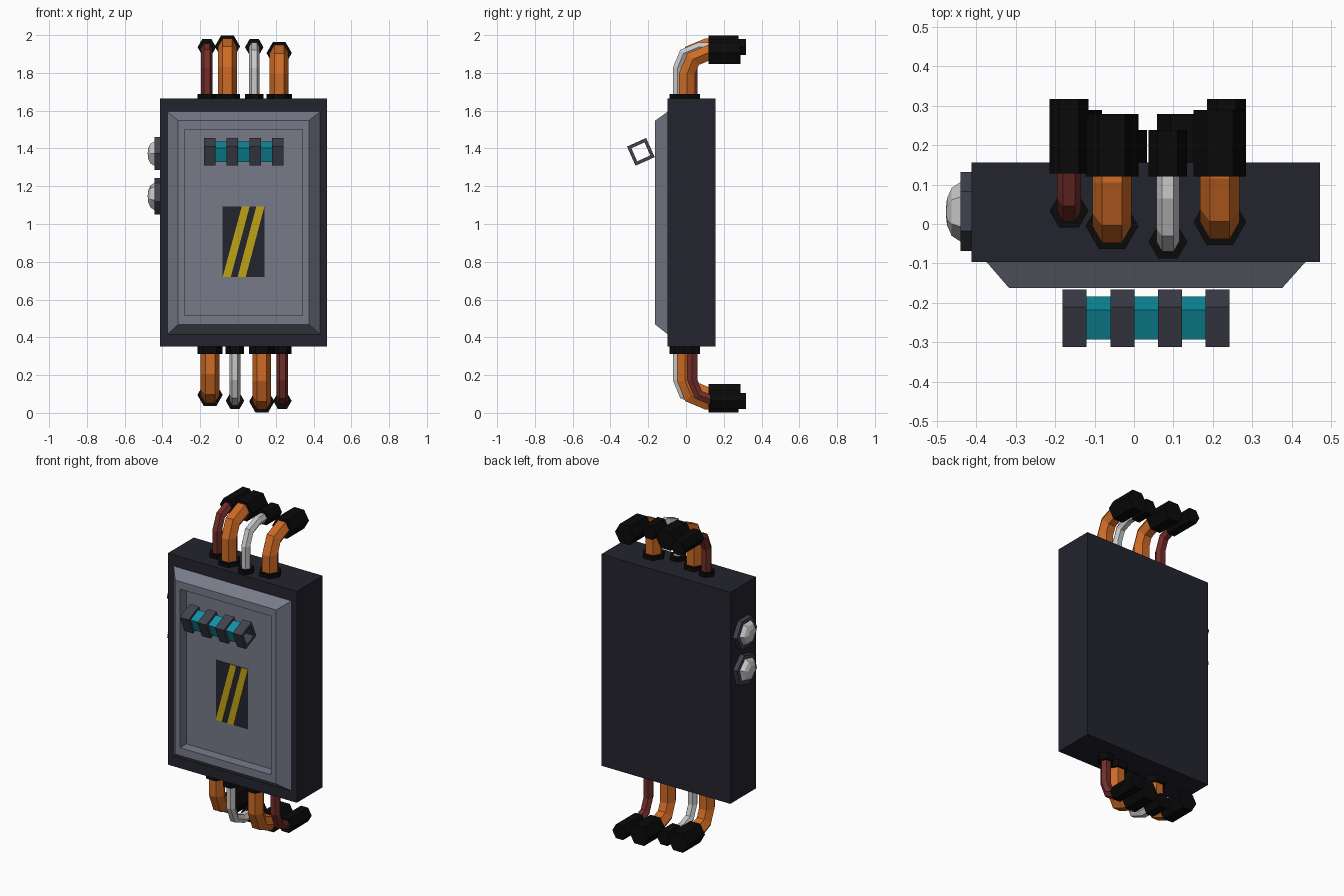
import bpy, bmesh, math
from mathutils import Vector

if "Cube" in bpy.data.objects:
    bpy.data.objects.remove(bpy.data.objects["Cube"])


def material(name, r, g, b):
    m = bpy.data.materials.new(name)
    m.diffuse_color = (r, g, b, 1)
    m.use_nodes = True
    m.node_tree.nodes["Principled BSDF"].inputs["Base Color"].default_value = m.diffuse_color
    return m


NAVY = material("navy_case", 0.017, 0.017, 0.027)
GREY = material("door_grey", 0.185, 0.195, 0.25)
DARK = material("dark_grey", 0.052, 0.055, 0.075)
TEAL = material("teal", 0.005, 0.29, 0.37)
ORANGE = material("orange", 0.62, 0.145, 0.018)
RED = material("dark_red", 0.17, 0.027, 0.022)
SILVER = material("silver", 0.58, 0.58, 0.59)
BLACK = material("black_rubber", 0.003, 0.003, 0.003)
YELLOW = material("yellow", 0.52, 0.37, 0.008)


def loft(name, rings, mat, cyclic=False):
    """Skin a list of equal-sized point rings, capping the ends unless cyclic."""
    bm = bmesh.new()
    loops = [[bm.verts.new(p) for p in ring] for ring in rings]
    n = len(loops[0])
    pairs = list(zip(loops, loops[1:]))
    if cyclic:
        pairs.append((loops[-1], loops[0]))
    else:
        bm.faces.new(loops[0])
        bm.faces.new(loops[-1])
    for a, b in pairs:
        for i in range(n):
            j = (i + 1) % n
            bm.faces.new((a[i], a[j], b[j], b[i]))
    bmesh.ops.recalc_face_normals(bm, faces=bm.faces)
    mesh = bpy.data.meshes.new(name)
    bm.to_mesh(mesh)
    bm.free()
    mesh.materials.append(mat)
    obj = bpy.data.objects.new(name, mesh)
    bpy.context.collection.objects.link(obj)
    return obj


def ring(c, u, v, r, n=6, turn=0.0):
    """Regular polygon around c in the plane of u and v."""
    c, u, v = Vector(c), Vector(u), Vector(v)
    return [c + r * (math.cos(a) * u + math.sin(a) * v)
            for a in (turn + math.tau * i / n for i in range(n))]


def rect(x0, x1, z0, z1, y):
    return [(x0, y, z0), (x1, y, z0), (x1, y, z1), (x0, y, z1)]


X, Y, Z = Vector((1, 0, 0)), Vector((0, 1, 0)), Vector((0, 0, 1))

# Case
loft("case", [rect(-0.413, 0.472, 0.352, 1.664, y) for y in (-0.097, 0.156)], NAVY)

# Door: sloped rim with a recessed panel
loft("door", [rect(-0.375, 0.436, 0.415, 1.595, -0.096),
              rect(-0.317, 0.376, 0.468, 1.548, -0.163),
              rect(-0.284, 0.341, 0.516, 1.500, -0.163),
              rect(-0.284, 0.341, 0.516, 1.500, -0.099)], GREY)

# Warning label with two slanted stripes
loft("label", [rect(-0.081, 0.14, 0.72, 1.093, y) for y in (-0.1, -0.102)], NAVY)
for i, (b0, b1, t0, t1) in enumerate([(-0.081, -0.038, 0.02, 0.062),
                                      (-0.002, 0.041, 0.097, 0.14)]):
    loft(f"label_stripe_{i}", [[(b0, y, 0.72), (b1, y, 0.72), (t1, y, 1.093), (t0, y, 1.093)]
                               for y in (-0.1, -0.104)], YELLOW)


# Handle: hollow square tube, dark collars and teal sections between them
def square_tube(name, x0, x1, outer, inner, mat):
    turn = math.radians(45 + 24)
    loft(name, [ring((x, -0.239, 1.382), -Y, Z, s / math.sqrt(2), 4, -turn)
                for x, s in ((x0, outer), (x1, outer), (x1, inner), (x0, inner))],
         mat, cyclic=True)


for i in range(4):
    x = -0.181 + 0.1207 * i
    square_tube(f"handle_collar_{i}", x, x + 0.061, 0.111, 0.076, DARK)
    if i < 3:
        square_tube(f"handle_tube_{i}", x + 0.061, x + 0.1207, 0.083, 0.076, TEAL)

# Side bolts: hexagonal plate with a faceted dome
for i, (z, turn) in enumerate([(1.373, 0.0), (1.146, math.radians(15))]):
    loft(f"bolt_plate_{i}", [ring((x, 0.032, z), Y, Z, 0.1, 6, turn)
                             for x in (-0.41, -0.441)], DARK)
    loft(f"bolt_dome_{i}", [ring((x, 0.031, z), Y, Z, r, 6, turn)
                            for x, r in ((-0.44, 0.076), (-0.463, 0.061),
                                         (-0.475, 0.034), (-0.478, 0.005))], SILVER)


# Hoses: hexagonal pipe bending backwards, base collar and end sleeve
def hose(name, x, y, zc, r, cover, sleeve_y, mat, flip):
    def place(pts):
        # the lower set is the upper set turned half way round the y axis
        return [(0.07 - p[0], p[1], 2.0 - p[2]) if flip else p for p in pts]

    bend = 0.11
    steps = [(y, 1.62 if not flip else 1.6, 0.0)]
    for k in range(3):
        a = math.radians(45 * k)
        steps.append((y + bend * (1 - math.cos(a)), zc - bend + bend * math.sin(a), a))
    steps.append((y + 0.2, zc, math.pi / 2))
    pipe = []
    for k, (py, pz, a) in enumerate(steps):
        side = Vector((0, math.cos(a), -math.sin(a)))
        pipe.append(place(ring((x, py, pz), X, side, r)))
    loft(name + "_pipe", pipe, mat)
    base = 0.025
    loft(name + "_collar", [place(ring((x, y, z), X, Y, cover))
                            for z in (1.64, 1.664 + base)], BLACK)
    loft(name + "_sleeve", [place(ring((x, sy, zc), X, Z, cover))
                            for sy in (sleeve_y, y + 0.284)], BLACK)


for flip, tag in ((False, "upper"), (True, "lower")):
    hose(tag + "_red", -0.165, 0.033, 1.936, 0.031, 0.049, 0.128, RED, flip)
    hose(tag + "_orange_a", -0.056, -0.005, 1.94, 0.05, 0.067, 0.12, ORANGE, flip)
    hose(tag + "_silver", 0.086, -0.045, 1.936, 0.029, 0.049, 0.12, SILVER, flip)
    hose(tag + "_orange_b", 0.218, 0.005, 1.905, 0.05, 0.067, 0.12, ORANGE, flip)
